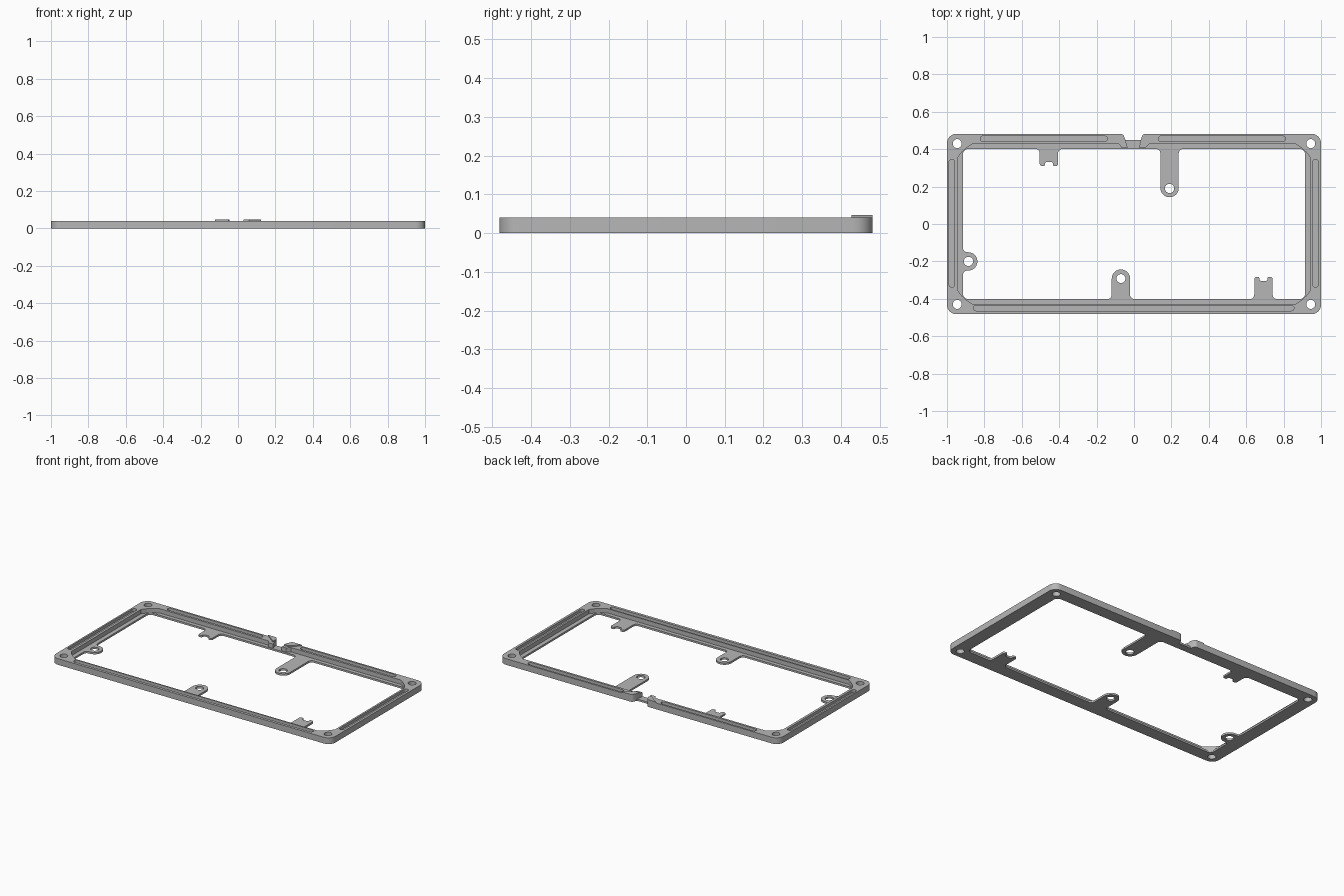
import bpy, bmesh
from math import cos, sin, tan, tau, radians
from mathutils import Vector

cube = bpy.data.objects.get("Cube")
if cube:
    bpy.data.objects.remove(cube, do_unlink=True)

grey = bpy.data.materials.new("plain grey")
grey.use_nodes = True
grey.diffuse_color = (0.47, 0.47, 0.47, 1)
grey.node_tree.nodes["Principled BSDF"].inputs["Base Color"].default_value = grey.diffuse_color

HX, HY = 1.0, 0.482        # outer half size
IX, IY = 0.915, 0.402      # opening half size
LEDGE, FLOOR, TOP = 0.012, 0.022, 0.04


def rounded(corners, steps=6):
    """Closed outline with each (x, y, radius) corner filleted."""
    out = []
    for i, (x, y, r) in enumerate(corners):
        p = Vector((x, y))
        a = (Vector(corners[i - 1][:2]) - p).normalized()
        b = (Vector(corners[(i + 1) % len(corners)][:2]) - p).normalized()
        if r == 0:
            out.append(p)
            continue
        half = a.angle(b) / 2
        centre = p + (a + b).normalized() * (r / sin(half))
        start = p + a * (r / tan(half)) - centre
        end = p + b * (r / tan(half)) - centre
        sweep = start.angle_signed(end)
        for k in range(steps + 1):
            t = -sweep * k / steps
            out.append(centre + Vector((start.x * cos(t) - start.y * sin(t),
                                        start.x * sin(t) + start.y * cos(t))))
    return out


def circle(x, y, r, n=24):
    return [Vector((x + r * cos(tau * k / n), y + r * sin(tau * k / n))) for k in range(n)]


def slot(x0, x1, y0, y1):
    r = min(x1 - x0, y1 - y0) * 0.499
    return rounded([(x0, y0, r), (x1, y0, r), (x1, y1, r), (x0, y1, r)])


def plate(name, z0, z1, *loops):
    """Extruded flat plate; loops inside the first one become holes."""
    curve = bpy.data.curves.new(name, "CURVE")
    curve.dimensions, curve.fill_mode = "2D", "BOTH"
    curve.extrude = (z1 - z0) / 2
    for loop in loops:
        spline = curve.splines.new("POLY")
        spline.points.add(len(loop) - 1)
        for pt, co in zip(spline.points, loop):
            pt.co = (co.x, co.y, 0, 1)
        spline.use_cyclic_u = True
        spline.use_smooth = False
    temp = bpy.data.objects.new(name + " helper", curve)
    bpy.context.collection.objects.link(temp)
    graph = bpy.context.evaluated_depsgraph_get()
    mesh = bpy.data.meshes.new_from_object(temp.evaluated_get(graph))
    bpy.data.objects.remove(temp, do_unlink=True)
    bm = bmesh.new()
    bm.from_mesh(mesh)
    bmesh.ops.translate(bm, verts=bm.verts, vec=(0, 0, (z0 + z1) / 2))
    bmesh.ops.remove_doubles(bm, verts=bm.verts, dist=1e-5)
    bmesh.ops.recalc_face_normals(bm, faces=bm.faces)
    bm.to_mesh(mesh)
    bm.free()
    mesh.materials.clear()
    mesh.materials.append(grey)
    obj = bpy.data.objects.new(name, mesh)
    bpy.context.collection.objects.link(obj)
    bpy.ops.object.select_all(action="DESELECT")
    obj.select_set(True)
    bpy.context.view_layer.objects.active = obj
    bpy.ops.object.shade_smooth_by_angle(angle=radians(30))
    return obj


def tab(at, base, tip, s, notched=False):
    """Corners of a tab on one inner edge, walked in direction s."""
    h, end = 0.049, 0.012 if notched else 0.0488
    pts = [(at - s * h, base, 0.025), (at - s * h, tip, end)]
    if notched:
        n, deep = s * 0.022, tip + (0.022 if base > tip else -0.022)
        pts += [(at - n, tip, 0.007), (at - n, deep, 0.012),
                (at + n, deep, 0.012), (at + n, tip, 0.007)]
    return pts + [(at + s * h, tip, end), (at + s * h, base, 0.025)]


# Shared outlines: outer corners walked from the gap's left side round to its right
left_lip, right_lip = (-0.058, HY, 0.02), (0.048, HY, 0.02)
outer = [(-HX, HY, 0.05), (-HX, -HY, 0.05), (HX, -HY, 0.05), (HX, HY, 0.05)]
bolts = [circle(sx * 0.945, sy * 0.43, 0.024) for sx in (-1, 1) for sy in (-1, 1)]

# Thin base with the inner tabs and the bridge across the gap
opening = [(-IX, -IY, 0.03)]
opening += tab(-0.07, -IY, -0.243, 1)
opening += tab(0.692, -IY, -0.283, 1, True)
opening += [(IX, -IY, 0.03), (IX, IY, 0.03)]
opening += tab(0.19, IY, 0.143, -1)
opening += tab(-0.455, IY, 0.31, -1, True)
opening += [(-IX, IY, 0.03)]
opening += [(x, y, r) for y, x, r in tab(-0.2, -IX, -0.837, -1)]
bridge = [(0.036, 0.45, 0), (-0.046, 0.45, 0)]
eyes = [circle(0.19, 0.19, 0.025), circle(-0.07, -0.292, 0.024), circle(-0.885, -0.2, 0.025)]
plate("base_frame", 0, LEDGE, rounded([left_lip] + outer + [right_lip] + bridge),
      rounded(opening), *bolts, *eyes)

# Raised rim, open at the gap, thickened around the bolt holes
RX, RY = 0.943, 0.427
boss = [(RX, 0.355, 0), (0.92, 0.385, 0.01), (0.895, 0.407, 0.01), (0.865, RY, 0)]
inner = []
for sx, sy, step in ((1, 1, -1), (1, -1, 1), (-1, -1, -1), (-1, 1, 1)):
    inner += [(sx * x, sy * y, r) for x, y, r in boss[::step]]
rim = rounded([left_lip] + outer + [right_lip, (0.036, 0.45, 0), (0.028, RY - 0.02, 0),
              (0.06, RY - 0.02, 0), (0.08, RY, 0)] + inner +
              [(-0.08, RY, 0), (-0.065, RY - 0.02, 0), (-0.034, RY - 0.02, 0), (-0.046, 0.45, 0)])
plate("rim_lower", LEDGE, FLOOR, rim, *bolts)

# Top of the rim with long rounded grooves
grooves = [slot(-0.822, -0.142, 0.441, 0.47), slot(0.13, 0.81, 0.441, 0.47),
           slot(-0.858, 0.855, -0.464, -0.435)]
grooves += [slot(x - 0.015, x + 0.015, -0.338, 0.345) for x in (-0.974, 0.97)]
plate("rim_upper", FLOOR, TOP, rim, *bolts, *grooves)

# Small raised wedges either side of the gap
plate("wedge_left", TOP, 0.047,
      rounded([(-0.122, HY, 0), (-0.05, 0.428, 0), (-0.046, 0.45, 0), left_lip]))
plate("wedge_right", TOP, 0.047,
      rounded([(0.122, HY, 0), right_lip, (0.036, 0.45, 0), (0.03, 0.428, 0), (0.06, 0.428, 0)]))
